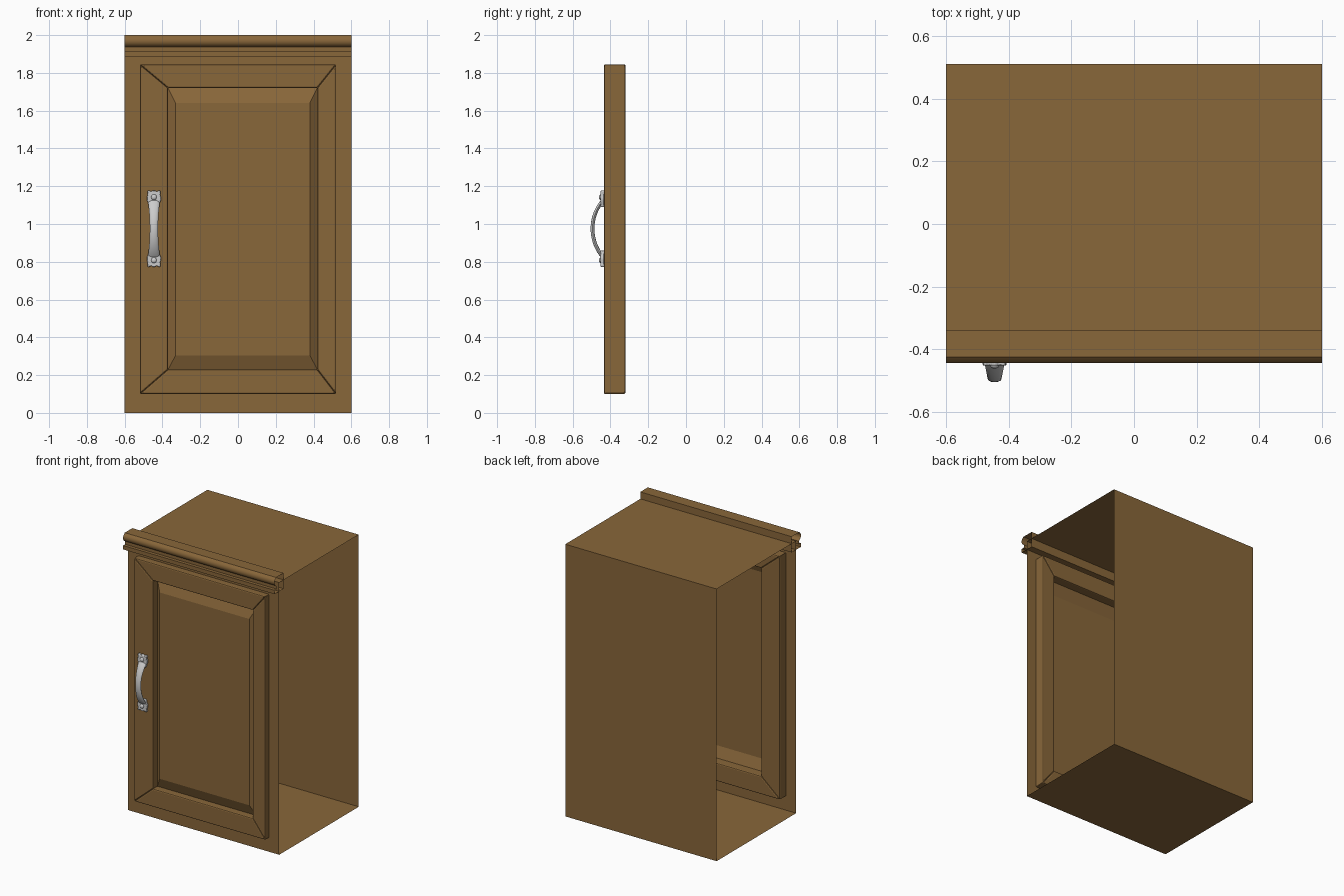
import bpy, bmesh, math

if "Cube" in bpy.data.objects:
    bpy.data.objects.remove(bpy.data.objects["Cube"])

wood = bpy.data.materials.new("brown_wood")
wood.diffuse_color = (0.25, 0.135, 0.042, 1)
wood.use_nodes = True
wood.node_tree.nodes["Principled BSDF"].inputs["Base Color"].default_value = wood.diffuse_color


def make(name, verts, faces, mat=wood, fix=False):
    me = bpy.data.meshes.new(name)
    me.from_pydata(verts, [], faces)
    if fix:
        bm = bmesh.new()
        bm.from_mesh(me)
        bmesh.ops.recalc_face_normals(bm, faces=bm.faces)
        bm.to_mesh(me)
        bm.free()
    ob = bpy.data.objects.new(name, me)
    bpy.context.collection.objects.link(ob)
    if mat:
        me.materials.append(mat)
    return ob


def prism(name, outline, y0, y1, mat=wood):
    """Solid from an (x, z) outline, between two depths."""
    n = len(outline)
    verts = [(x, y, z) for y in (y0, y1) for x, z in outline]
    faces = [tuple(range(n)), tuple(range(n, 2 * n))]
    faces += [(i, (i + 1) % n, n + (i + 1) % n, n + i) for i in range(n)]
    return make(name, verts, faces, mat, True)


def bevel(ob, width, segments=2):
    m = ob.modifiers.new("bevel", "BEVEL")
    m.width, m.segments = width, segments
    m.limit_method = "ANGLE"
    m.angle_limit = math.radians(30)


def smooth(ob, angle=35):
    bpy.ops.object.select_all(action="DESELECT")
    ob.select_set(True)
    bpy.context.view_layer.objects.active = ob
    bpy.ops.object.shade_smooth_by_angle(angle=math.radians(angle))


def rect(x0, x1, z0, z1):
    return [(x0, z0), (x1, z0), (x1, z1), (x0, z1)]


# Carcass: thin shell, open at both sides
W, YF, YB, H = 0.6, -0.39, 0.51, 1.95
make("carcass", [(x, y, z) for x in (-W, W) for y, z in
                 ((YF, 0), (YB, 0), (YB, H), (YF, H))],
     [(0, 1, 5, 4), (1, 2, 6, 5), (2, 3, 7, 6)])

# Face frame: flat sheet with the door opening cut out
outer, hole = rect(-W, W, 0, H), rect(-0.44, 0.47, 0.16, 1.78)
make("face_frame", [(x, YF, z) for x, z in outer + hole],
     [(i, (i + 1) % 4, 4 + (i + 1) % 4, 4 + i) for i in range(4)])

# Door frame: four mitred pieces
door, opening = rect(-0.52, 0.52, 0.10, 1.845), rect(-0.37, 0.42, 0.23, 1.72)
names = ("bottom_rail", "right_stile", "top_rail", "left_stile")
for i, name in enumerate(names):
    j = (i + 1) % 4
    bevel(prism("door_" + name, [door[i], door[j], opening[j], opening[i]],
                -0.435, -0.32), 0.008)

# Raised door panel
field = rect(-0.33, 0.38, 0.305, 1.64)
make("door_panel",
     [(x, -0.385, z) for x, z in opening] + [(x, -0.415, z) for x, z in field],
     [(i, (i + 1) % 4, 4 + (i + 1) % 4, 4 + i) for i in range(4)] + [(4, 5, 6, 7)])

# Cornice: moulding profile (y, z) swept across the front, ends open
prof = [(-0.34, 1.887), (-0.34, 2.0), (-0.425, 2.0)]
prof += [(-0.414 - 0.03 * math.cos(a), 1.969 + 0.031 * math.sin(a))
         for a in [math.radians(60 - 20 * k) for k in range(7)]]
prof += [(-0.42, 1.937), (-0.42, 1.915), (-0.443, 1.915), (-0.443, 1.887)]
n = len(prof)
cornice = make("cornice", [(x, y, z) for x in (-W, W) for y, z in prof],
               [(i, (i + 1) % n, n + (i + 1) % n, n + i) for i in range(n)], fix=True)
smooth(cornice)

# Handle grip: flattened oval section lofted along an arc
HX, HZ = -0.445, 0.975
ROWS, SEG = 24, 12
half, rise = 0.155, 0.06
R = (half ** 2 + rise ** 2) / (2 * rise)
amax = math.asin(half / R)
verts = []
for r in range(ROWS + 1):
    t = 2 * r / ROWS - 1
    a = t * amax
    hw = 0.022 + 0.012 * abs(t) ** 2
    for s in range(SEG):
        p = 2 * math.pi * s / SEG
        rad = R + 0.010 * math.sin(p)
        verts.append((HX + hw * math.cos(p),
                      -0.495 + R - rad * math.cos(a),
                      HZ + rad * math.sin(a)))
faces = [(r * SEG + s, r * SEG + (s + 1) % SEG,
          (r + 1) * SEG + (s + 1) % SEG, (r + 1) * SEG + s)
         for r in range(ROWS) for s in range(SEG)]
faces += [tuple(range(SEG)), tuple(range(ROWS * SEG, (ROWS + 1) * SEG))]
smooth(make("handle_grip", verts, faces, None, True), 50)

# Handle end plates with scalloped ends, and their screws
right = [(0.026, 0.115), (0.030, 0.135), (0.037, 0.150), (0.038, 0.165),
         (0.033, 0.180), (0.036, 0.195), (0.030, 0.205), (0.021, 0.199),
         (0.012, 0.197), (0.006, 0.203)]
plate = right + [(-x, z) for x, z in reversed(right)]
for side, sz in (("top", 1), ("bottom", -1)):
    ob = prism("handle_plate_" + side,
               [(HX + x, HZ + sz * z) for x, z in plate], -0.433, -0.452, None)
    bevel(ob, 0.005)
    smooth(ob)
    bpy.ops.mesh.primitive_uv_sphere_add(segments=16, ring_count=8, radius=0.015,
                                         location=(HX, -0.451, HZ + sz * 0.167))
    screw = bpy.context.object
    screw.name = "handle_screw_" + side
    screw.scale.y = 0.7
    smooth(screw, 60)
